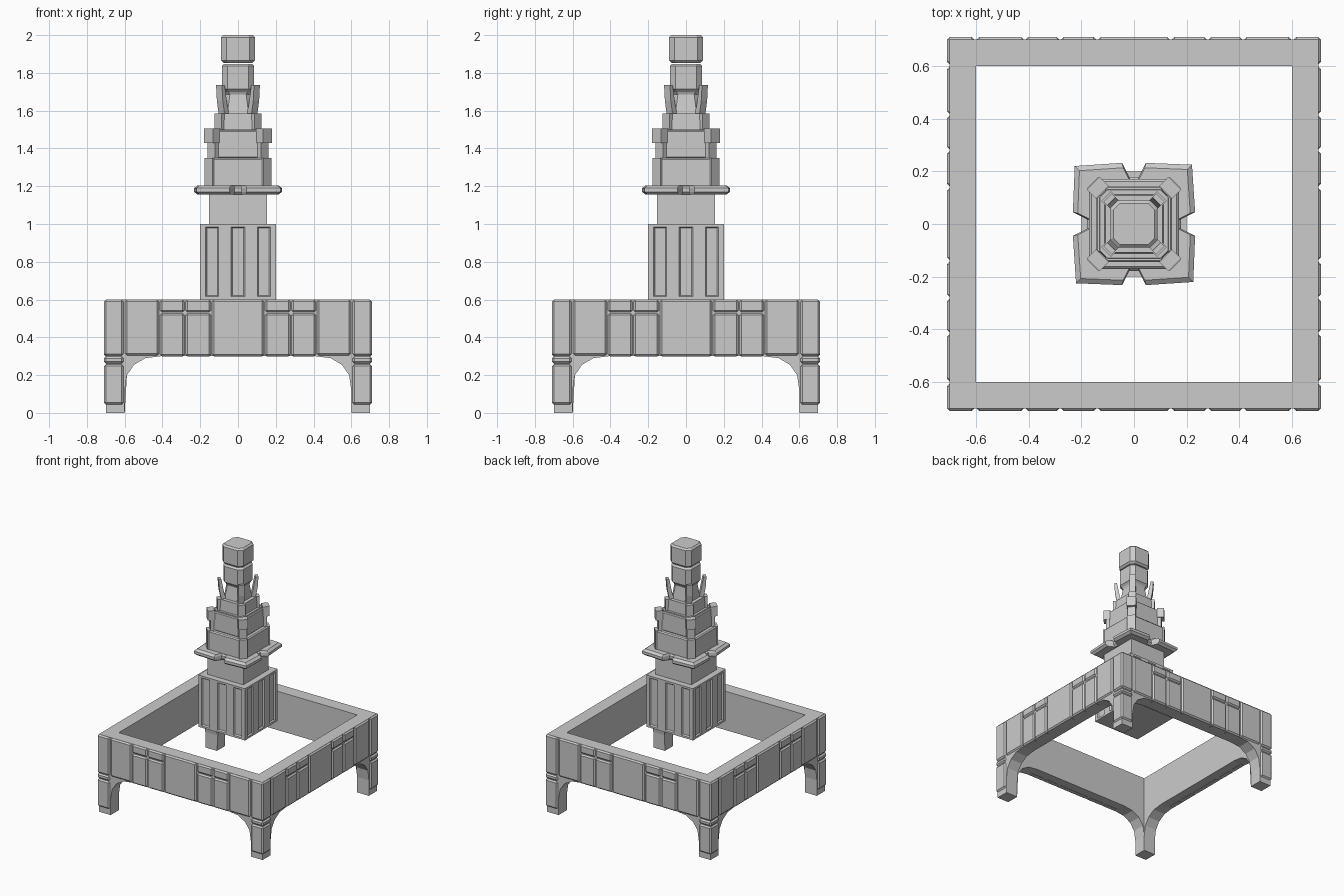
import bpy, bmesh
from math import pi
from mathutils import Matrix, Vector

if "Cube" in bpy.data.objects:
    bpy.data.objects.remove(bpy.data.objects["Cube"])


def finish(name, bm, doubles=True):
    if doubles:
        bmesh.ops.remove_doubles(bm, verts=bm.verts, dist=1e-5)
        bmesh.ops.recalc_face_normals(bm, faces=bm.faces)
    me = bpy.data.meshes.new(name)
    bm.to_mesh(me)
    bm.free()
    ob = bpy.data.objects.new(name, me)
    bpy.context.collection.objects.link(ob)
    return ob


def turns(start=0.0):
    return [Matrix.Rotation(start + k * pi / 2, 4, 'Z') for k in range(4)]


def add_box(bm, lo, hi, bevel=0.0, mat=None):
    lo, hi = Vector(lo), Vector(hi)
    tmp = bmesh.new()
    bmesh.ops.create_cube(tmp, size=1)
    for v in tmp.verts:
        v.co = Vector([lo[i] + (v.co[i] + .5) * (hi[i] - lo[i]) for i in range(3)])
    if bevel:
        bmesh.ops.bevel(tmp, geom=tmp.edges[:], offset=bevel, segments=1, affect='EDGES')
    if mat:
        tmp.transform(mat)
    me = bpy.data.meshes.new("tmp")
    tmp.to_mesh(me)
    tmp.free()
    bm.from_mesh(me)
    bpy.data.meshes.remove(me)


def loft(name, rings):
    bm = bmesh.new()
    vs = [[bm.verts.new(p) for p in r] for r in rings]
    n = len(vs[0])
    for a, b in zip(vs, vs[1:]):
        for i in range(n):
            j = (i + 1) % n
            bm.faces.new((a[i], a[j], b[j], b[i]))
    bm.faces.new(vs[0][::-1])
    bm.faces.new(vs[-1])
    return finish(name, bm)


def octagon(z, h, c):
    return [r @ Vector(p) for r in turns() for p in ((h, -h + c, z), (h, h - c, z))]


# square frame with arched legs, four mitred walls
arch = [(.6, .12), (.588, .2), (.55, .255), (.49, .29), (.41, .3)]
prof = [(-.7, 0), (-.7, .6), (.7, .6), (.7, 0), (.6, 0)] + arch
prof += [(-x, z) for x, z in arch[::-1]] + [(-.6, 0)]
bm = bmesh.new()
for r in turns():
    out = [bm.verts.new(r @ Vector((x, -.7, z))) for x, z in prof]
    inn = [bm.verts.new(r @ Vector((max(-.6, min(.6, x)), -.6, z))) for x, z in prof]
    bm.faces.new(out)
    # inner wall leaves out the doubled foot corners
    keep = [v for i, v in enumerate(inn) if i not in (4, len(inn) - 1)]
    bm.faces.new(keep)
    for i in range(len(prof)):
        j = (i + 1) % len(prof)
        if i not in (0, 2):
            q = [out[i], out[j], inn[j], inn[i]]
            if (inn[i].co - inn[j].co).length < 1e-5:
                q = [out[i], out[j], inn[i]]
            bm.faces.new(q)
finish("frame", bm)

# raised panels around the frame and the corner posts
bm = bmesh.new()
cols = [(-.137, .137, .299, .599)]
for s in (1, -1):
    for x0, x1, z0, z1 in [(.143, .277, .299, .527), (.143, .277, .533, .599),
                           (.283, .412, .299, .527), (.283, .412, .533, .599),
                           (.418, .597, .304, .599)]:
        cols.append((min(s * x0, s * x1), max(s * x0, s * x1), z0, z1))
for r in turns():
    for x0, x1, z0, z1 in cols:
        add_box(bm, (x0, -.71, z0), (x1, -.66, z1), .01, r)
    for z0, z1 in ((.303, .599), (.262, .299), (.045, .257)):
        add_box(bm, (.606, -.71, z0), (.71, -.606, z1), .01, r)
finish("frame_panels", bm, False)

# tower base with three sunken panels on each side
bm = bmesh.new()
xs = [-.2, -.172, -.102, -.036, .036, .102, .172, .2]
zs = [.6, .615, .985, 1.0]
for r in turns():
    for i in range(7):
        for k in range(3):
            bm.faces.new([bm.verts.new(r @ Vector((x, -.2, z))) for x, z in (
                (xs[i], zs[k]), (xs[i + 1], zs[k]), (xs[i + 1], zs[k + 1]), (xs[i], zs[k + 1]))])
cells = [f for i, f in enumerate(bm.faces) if i % 21 in (4, 10, 16)]
bmesh.ops.remove_doubles(bm, verts=bm.verts, dist=1e-5)
bm.normal_update()
bmesh.ops.inset_individual(bm, faces=cells, thickness=.01, depth=-.01)
bmesh.ops.holes_fill(bm, edges=[e for e in bm.edges if e.is_boundary], sides=0)
finish("tower_base", bm)

bm = bmesh.new()
add_box(bm, (-.153, -.153, 1.0), (.153, .153, 1.19))
finish("tower_neck", bm)

# notched collar plate
half = [(.225, -.22), (.232, -.045), (.178, -.018), (.178, .018), (.232, .045)]


def collar(z, k):
    return [r @ Vector((x * k, y * k, z)) for r in turns() for x, y in half]


loft("collar", [collar(1.155, .92), collar(1.17, 1), collar(1.19, 1), collar(1.205, .92)])

# stepped tower tiers
loft("tier_1", [octagon(1.2, .16, .03), octagon(1.35, .16, .03)])
loft("tier_2", [octagon(1.35, .137, .03), octagon(1.5, .13, .03)])
loft("tier_3", [octagon(1.5, .112, .035), octagon(1.585, .108, .035)])
loft("tier_4", [octagon(1.58, .082, .025), octagon(1.685, .068, .025), octagon(1.7, .075, .025)])
for n, z0, z1, h in (("tier_5", 1.7, 1.848, .086), ("tier_6", 1.852, 2.0, .09)):
    loft(n, [octagon(z0, h - .014, .025), octagon(z0 + .014, h, .03),
             octagon(z1 - .012, h, .03), octagon(z1, h - .012, .025)])

# raised faces of the lowest tiers
bm = bmesh.new()
for r in turns():
    add_box(bm, (-.14, -.17, 1.195), (.14, -.14, 1.35), .008, r)
    add_box(bm, (-.108, -.145, 1.35), (.108, -.12, 1.495), .006, r)
finish("tier_faces", bm, False)

# diagonal corner brackets: (inner dist, outer dist, half width, z0, z1)
bm = bmesh.new()
for r in turns(pi / 4):
    for d0, d1, w, z0, z1 in [(.17, .222, .03, 1.19, 1.35), (.15, .2, .028, 1.35, 1.44),
                              (.17, .22, .034, 1.43, 1.505), (.12, .15, .026, 1.5, 1.585)]:
        add_box(bm, (d0, -w, z0), (d1, w, z1), 0, r)
finish("corner_brackets", bm, False)

# flaring corner fins
bm = bmesh.new()
for r in turns(pi / 4):
    pts = [(.08, 1.56), (.118, 1.56), (.136, 1.65), (.142, 1.735), (.122, 1.735), (.1, 1.62)]
    a, b = [[bm.verts.new(r @ Vector((x, y, z))) for x, z in pts] for y in (-.022, .022)]
    bm.faces.new(a)
    bm.faces.new(b[::-1])
    for i in range(len(pts)):
        j = (i + 1) % len(pts)
        bm.faces.new((a[i], b[i], b[j], a[j]))
finish("corner_fins", bm)
